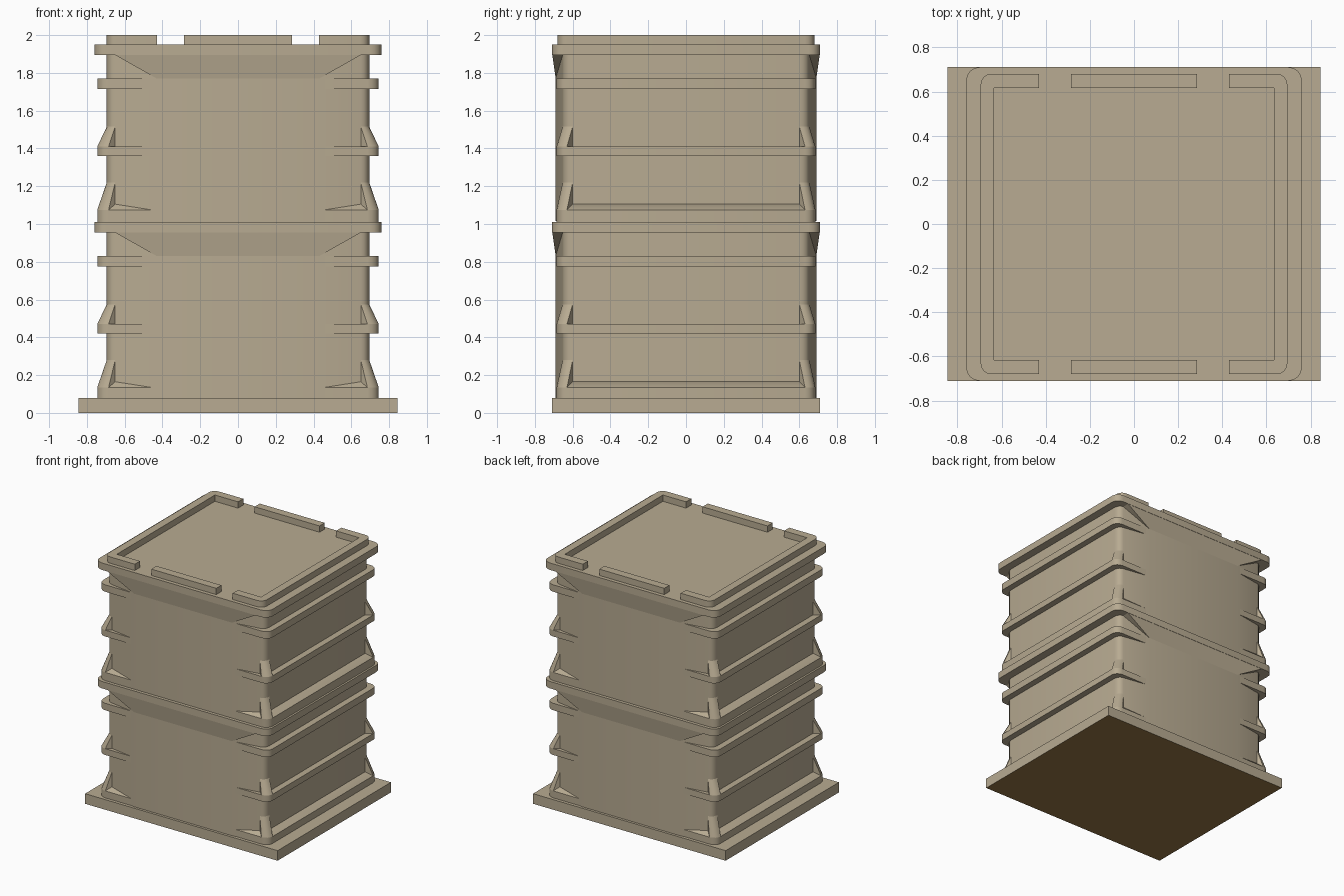
import bpy, bmesh, math

if "Cube" in bpy.data.objects:
    bpy.data.objects.remove(bpy.data.objects["Cube"])

def material(name, rgb):
    m = bpy.data.materials.new(name)
    m.diffuse_color = (*rgb, 1)
    m.use_nodes = True
    m.node_tree.nodes["Principled BSDF"].inputs["Base Color"].default_value = m.diffuse_color
    return m

beige = material("beige", (0.479, 0.407, 0.287))
brown = material("brown", (0.305, 0.181, 0.058))

def finish(name, bm, smooth=True):
    bmesh.ops.recalc_face_normals(bm, faces=bm.faces)
    me = bpy.data.meshes.new(name)
    bm.to_mesh(me)
    bm.free()
    me.materials.append(beige)
    ob = bpy.data.objects.new(name, me)
    bpy.context.collection.objects.link(ob)
    if smooth:
        bpy.ops.object.select_all(action='DESELECT')
        ob.select_set(True)
        bpy.context.view_layer.objects.active = ob
        bpy.ops.object.shade_smooth_by_angle(angle=math.radians(30))
    return ob

def arc(cx, cy, rx, ry, n=4):
    # quarter arc from the +y side round to the +x side
    return [(cx + rx * math.sin(i * math.pi / 2 / n), cy + ry * math.cos(i * math.pi / 2 / n))
            for i in range(n + 1)]

def full(q):
    # mirror a quadrant outline into a closed loop
    return (q + [(x, -y) for x, y in reversed(q)] +
            [(-x, -y) for x, y in q] + [(-x, y) for x, y in reversed(q)])

def loft(name, levels, smooth=True):
    # levels: list of (outline, z)
    bm = bmesh.new()
    rings = [[bm.verts.new((x, y, z)) for x, y in pts] for pts, z in levels]
    n = len(rings[0])
    for a, b in zip(rings, rings[1:]):
        for i in range(n):
            j = (i + 1) % n
            bm.faces.new((a[i], a[j], b[j], b[i]))
    bm.faces.new(rings[0])
    bm.faces.new(rings[-1])
    return finish(name, bm, smooth)

def hull(name, pts):
    bm = bmesh.new()
    for p in pts:
        bm.verts.new(p)
    r = bmesh.ops.convex_hull(bm, input=bm.verts)
    junk = {v for v in r["geom_interior"] + r["geom_unused"] if isinstance(v, bmesh.types.BMVert)}
    bmesh.ops.delete(bm, geom=list(junk), context='VERTS')
    bmesh.ops.dissolve_limit(bm, angle_limit=0.01, verts=bm.verts, edges=bm.edges)
    return finish(name, bm)

def rounded(hx, hy, rx=0.06, ry=0.055):
    return arc(hx - rx, hy - ry, rx, ry)

body_arc = arc(0.65, 0.60, 0.045, 0.053)
rib_q = rounded(0.745, 0.685)
rib = full(rib_q)

# base plate with a brown underside
base = loft("base_plate", [(full([(0.845, 0.71)]), 0), (full([(0.845, 0.71)]), 0.08)], False)
base.data.materials.append(brown)
for p in base.data.polygons:
    if p.normal.z < -0.9:
        p.material_index = 1

# two stacked crates
for k, crate in enumerate(("lower", "upper")):
    o = 0.94 * k
    # walls: flat centre panel, receding towards the corners
    walls = full([(0.43, 0.69)] + body_arc)
    loft(crate + "_walls", [(walls, 0.075 + o), (walls, 0.96 + o)])
    # foot flange with sloped ledge
    loft(crate + "_foot", [(rib, 0.07 + o), (rib, 0.135 + o),
                           (full(rounded(0.695, 0.653, 0.045, 0.053)), 0.165 + o)])
    # ribs and top lip
    loft(crate + "_middle_rib", [(rib, 0.42 + o), (rib, 0.47 + o)])
    loft(crate + "_upper_rib", [(rib, 0.775 + o), (rib, 0.83 + o)])
    lip = full(rounded(0.76, 0.71, 0.06, 0.06))
    loft(crate + "_top_lip", [(lip, 0.955 + o), (lip, 1.01 + o)])
    # flared wedge under the lip, front and back
    for s in (-1, 1):
        hull(crate + "_flare", [(x * w, s * y, z + o) for x in (-1, 1)
             for w, y, z in ((0.43, 0.69, 0.83), (0.43, 0.6, 0.83),
                             (0.655, 0.708, 0.957), (0.655, 0.6, 0.957))])
        # tapered corner gussets
        for sx in (-1, 1):
            for z0, z1 in ((0.135, 0.28), (0.47, 0.575)):
                pts = [(x, y, z0) for x, y in rib_q + body_arc] + [(x, y, z1) for x, y in body_arc]
                pts += [(0.65, 0.60, z0), (0.65, 0.60, z1)]
                hull(crate + "_corner_gusset", [(sx * x, s * y, z + o) for x, y, z in pts])

# stacking rim on top: two C-shaped ends and two middle bars
half = [(0.43, 0.68)] + rounded(0.695, 0.68, 0.05, 0.05)
side = half + [(x, -y) for x, y in reversed(half)]
side += [(0.43, -0.615), (0.633, -0.615), (0.633, 0.615), (0.43, 0.615)]
for s in (-1, 1):
    c_shape = [(s * x, y) for x, y in side]
    loft("rim_end", [(c_shape, 1.945), (c_shape, 2.0)])
    bar = [(-0.285, s * 0.615), (0.285, s * 0.615), (0.285, s * 0.68), (-0.285, s * 0.68)]
    loft("rim_bar", [(bar, 1.945), (bar, 2.0)], False)
